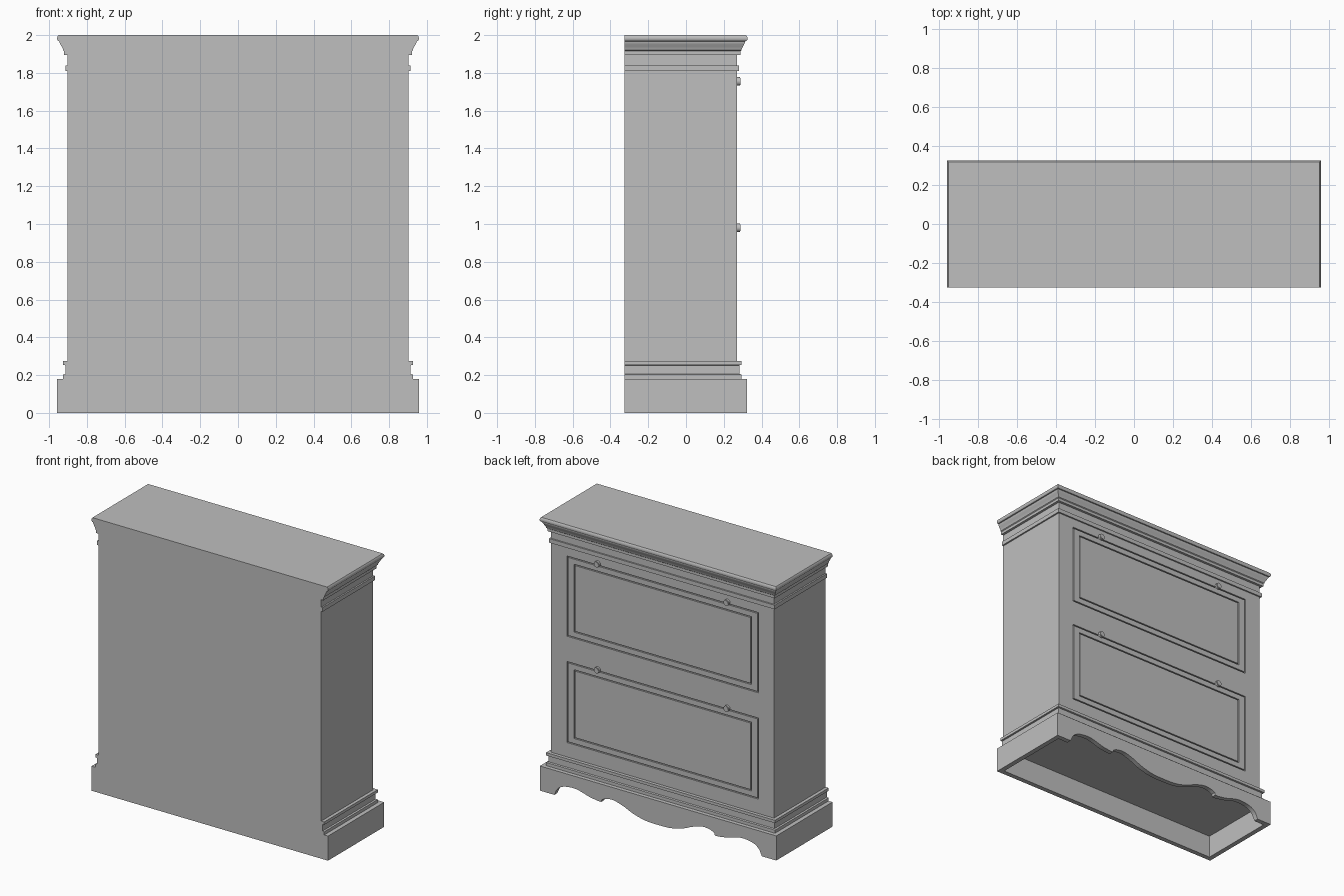
import bpy
import bmesh
import math
from mathutils import Matrix, Vector

cube = bpy.data.objects.get("Cube")
if cube:
    bpy.data.objects.remove(cube, do_unlink=True)

HALF_W, BACK, FRONT = 0.902, -0.326, 0.27   # carcass extents
LIP = 0.055                                 # overhang of plinth and cornice

grey = bpy.data.materials.new("plain_grey")
grey.use_nodes = True
grey.diffuse_color = (0.52, 0.52, 0.52, 1)
grey.node_tree.nodes["Principled BSDF"].inputs["Base Color"].default_value = grey.diffuse_color


def finish(name, bm, smooth=False):
    bmesh.ops.recalc_face_normals(bm, faces=bm.faces[:])
    mesh = bpy.data.meshes.new(name)
    bm.to_mesh(mesh)
    bm.free()
    mesh.materials.append(grey)
    ob = bpy.data.objects.new(name, mesh)
    bpy.context.collection.objects.link(ob)
    if smooth:
        bpy.ops.object.select_all(action="DESELECT")
        ob.select_set(True)
        bpy.context.view_layer.objects.active = ob
        bpy.ops.object.shade_smooth_by_angle(angle=math.radians(35))
    return ob


def add_box(bm, x, y, z):
    size = Vector((x[1] - x[0], y[1] - y[0], z[1] - z[0]))
    mid = Vector((sum(x), sum(y), sum(z))) / 2
    bmesh.ops.create_cube(bm, size=1, matrix=Matrix.LocRotScale(mid, None, size))


def box(name, x, y, z):
    bm = bmesh.new()
    add_box(bm, x, y, z)
    return finish(name, bm)


def moulding(name, profile, smooth=False):
    """Stack rectangles of (overhang, height); the back stays flush."""
    bm = bmesh.new()
    rings = []
    for out, z in profile:
        w, f = HALF_W + out, FRONT + out
        rings.append([bm.verts.new((px, py, z))
                      for px, py in ((-w, BACK), (w, BACK), (w, f), (-w, f))])
    for low, high in zip(rings, rings[1:]):
        for i in range(4):
            j = (i + 1) % 4
            bm.faces.new((low[i], low[j], high[j], high[i]))
    bm.faces.new(rings[0])
    bm.faces.new(rings[-1])
    return finish(name, bm, smooth)


def add_frame(bm, w, z0, z1, t):
    """Thin rectangular ring that cuts a groove into the front."""
    depth = (FRONT - 0.012, FRONT + 0.05)
    outline = [(-w, z0), (w, z0), (w, z1), (-w, z1)]
    inner = [(-w + t, z0 + t), (w - t, z0 + t), (w - t, z1 - t), (-w + t, z1 - t)]
    loops = [[bm.verts.new((x, y, z)) for x, z in pts]
             for pts, y in ((outline, depth[0]), (outline, depth[1]),
                            (inner, depth[1]), (inner, depth[0]))]
    for a, b in zip(loops, loops[1:] + loops[:1]):
        for i in range(4):
            j = (i + 1) % 4
            bm.faces.new((a[i], a[j], b[j], b[i]))


def spline(pts, steps=4):
    """Smooth curve through the points."""
    p = [Vector(q) for q in pts]
    p = [2 * p[0] - p[1]] + p + [2 * p[-1] - p[-2]]
    out = []
    for a, b, c, d in zip(p, p[1:], p[2:], p[3:]):
        for k in range(steps):
            t = k / steps
            out.append(0.5 * (2 * b + (c - a) * t + (2 * a - 5 * b + 4 * c - d) * t ** 2
                              + (3 * b - a - 3 * c + d) * t ** 3))
    return out + [p[-2]]


# Carcass with grooves outlining two drop-front doors and their panels
carcass = box("carcass", (-HALF_W, HALF_W), (BACK, FRONT), (0.17, 1.95))
doors = [("lower", 0.38, 0.973), ("upper", 1.158, 1.745)]
bm = bmesh.new()
for _, z0, z1 in doors:
    add_frame(bm, 0.775, z0, z1, 0.008)
    add_frame(bm, 0.718, z0 + 0.045, z1 - 0.045, 0.008)
cutter = finish("groove_cutter", bm)
cutter.hide_render = True
cut = carcass.modifiers.new("grooves", "BOOLEAN")
cut.operation = "DIFFERENCE"
cut.solver = "EXACT"
cut.object = cutter
bpy.context.view_layer.objects.active = carcass
bpy.ops.object.modifier_apply(modifier=cut.name)
bpy.data.objects.remove(cutter, do_unlink=True)

# Round knobs on the top edge of each door
for door, z in (("lower", 0.98), ("upper", 1.755)):
    for side, x in (("left", 0.525), ("right", -0.525)):
        bm = bmesh.new()
        place = Matrix.Translation((x, FRONT + 0.007, z)) @ Matrix.Rotation(-math.pi / 2, 4, "X")
        bmesh.ops.create_cone(bm, cap_ends=True, segments=20, radius1=0.022,
                              radius2=0.022, depth=0.024, matrix=place)
        rim = [e for e in bm.edges if all(v.co.y > FRONT + 0.01 for v in e.verts)]
        bmesh.ops.bevel(bm, geom=rim, offset=0.004, segments=2, affect="EDGES")
        finish(f"{door}_{side}_knob", bm, True)

# Cornice: stepped cove below a rounded top edge
cornice = [(0.018, 1.895), (0.018, 1.915), (0.024, 1.92), (0.026, 1.93),
           (0.032, 1.94), (0.038, 1.952), (0.043, 1.962), (0.043, 1.967),
           (0.05, 1.969), (0.054, 1.974), (LIP + 0.001, 1.982),
           (0.054, 1.992), (0.048, 2.0)]
moulding("cornice", cornice, True)
moulding("upper_band", [(0.011, 1.81), (0.011, 1.84)])

# Stepped moulding above the plinth
moulding("plinth_moulding", [(0.024, 0.17), (0.024, 0.203), (0.012, 0.206),
                             (0.012, 0.252), (0.024, 0.254), (0.024, 0.275)])

# Hollow plinth: lid, back and side walls
W, F, T = HALF_W + LIP, FRONT + LIP - 0.002, 0.035
box("plinth_lid", (-W, W), (BACK, F), (0.165, 0.18))
box("plinth_back", (-W, W), (BACK, BACK + T), (0, 0.17))
for side, s in (("left", 1), ("right", -1)):
    box(f"plinth_{side}_side", sorted((s * W, s * (W - T))), (BACK, F - T), (0, 0.17))

# Scalloped front apron, mirrored about the middle
lobe = spline([(0, 0.004), (0.1, 0.008), (0.2, 0.032), (0.28, 0.066),
               (0.36, 0.088), (0.42, 0.083), (0.455, 0.068)])
ogee = spline([(0.488, 0.05), (0.56, 0.062), (0.64, 0.085), (0.7, 0.09),
               (0.77, 0.078), (0.815, 0.048), (0.84, 0)])
half = lobe + [Vector((0.46, 0.05))] + ogee + [Vector((W, 0))]
edge = [Vector((-p.x, p.y)) for p in reversed(half[1:])] + half
edge += [Vector((W, 0.17)), Vector((-W, 0.17))]
bm = bmesh.new()
face = bm.faces.new([bm.verts.new((p.x, F - T, p.y)) for p in edge])
grown = bmesh.ops.extrude_face_region(bm, geom=[face], use_keep_orig=True)
bmesh.ops.translate(bm, vec=(0, T, 0),
                    verts=[v for v in grown["geom"] if isinstance(v, bmesh.types.BMVert)])
finish("front_apron", bm, True)
